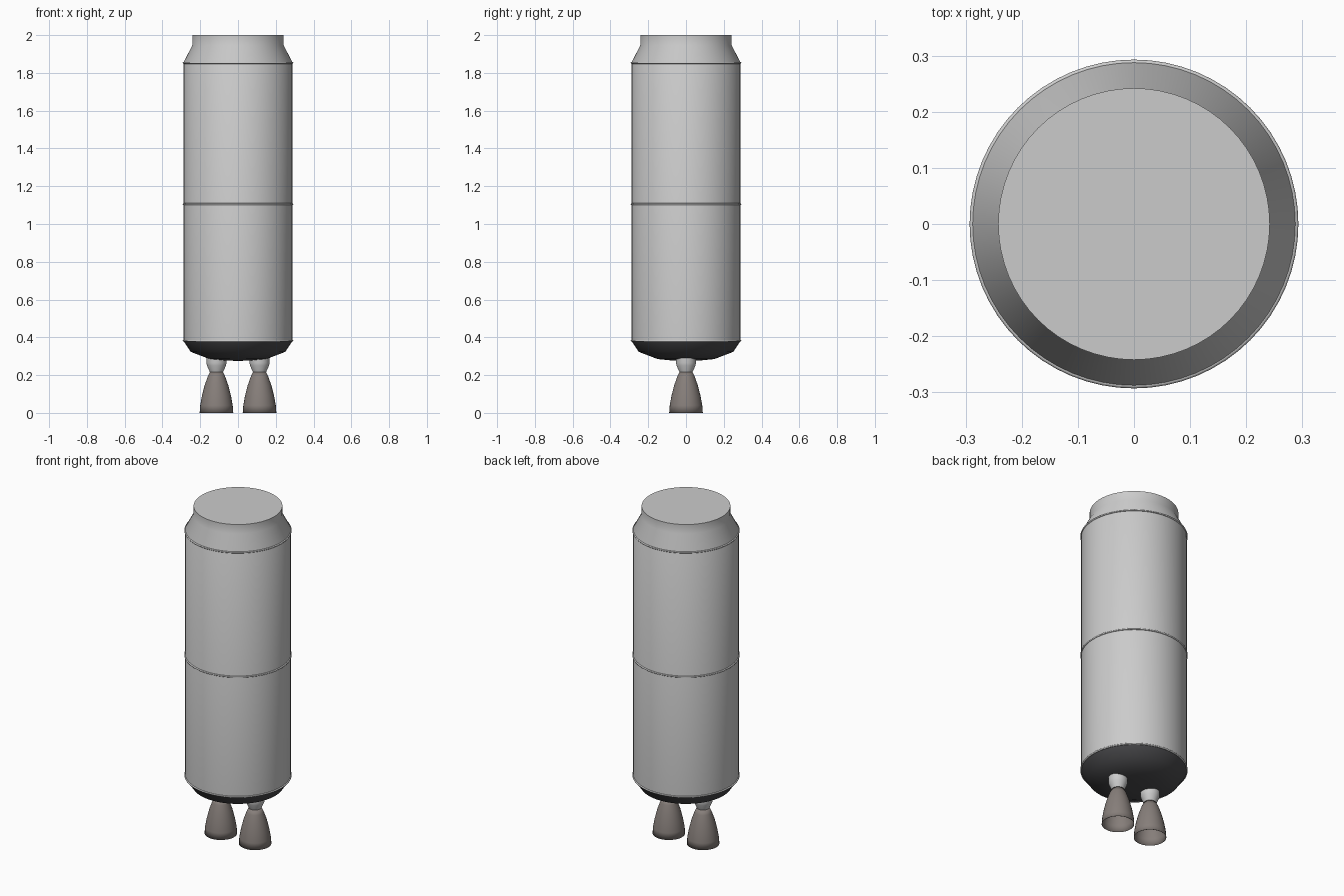
import bpy, math

if "Cube" in bpy.data.objects:
    bpy.data.objects.remove(bpy.data.objects["Cube"])


def material(name, color):
    m = bpy.data.materials.new(name)
    m.diffuse_color = (*color, 1)
    m.use_nodes = True
    m.node_tree.nodes["Principled BSDF"].inputs["Base Color"].default_value = m.diffuse_color
    return m


dark = material("dark_shell", (0.07, 0.07, 0.075))
bell_mat = material("bell_metal", (0.24, 0.21, 0.195))
light = material("light_metal", (0.62, 0.62, 0.62))


def lathe(name, profile, x=0.0, sides=64, mat=None, angle=30):
    """Revolve (radius, z) points about a vertical axis; radius 0 makes a pole."""
    verts, rings, faces = [], [], []
    for r, z in profile:
        start = len(verts)
        n = 1 if r == 0 else sides
        for i in range(n):
            a = 2 * math.pi * i / sides
            verts.append((r * math.cos(a), r * math.sin(a), z))
        rings.append([start + (i % n) for i in range(sides)])
    for lo, hi in zip(rings, rings[1:]):
        for i in range(sides):
            j = (i + 1) % sides
            quad = [lo[i], lo[j], hi[j], hi[i]]
            faces.append(list(dict.fromkeys(quad)))
    mesh = bpy.data.meshes.new(name)
    mesh.from_pydata(verts, [], faces)
    ob = bpy.data.objects.new(name, mesh)
    bpy.context.collection.objects.link(ob)
    ob.location.x = x
    if mat:
        mesh.materials.append(mat)
    bpy.ops.object.select_all(action='DESELECT')
    ob.select_set(True)
    bpy.context.view_layer.objects.active = ob
    bpy.ops.object.shade_smooth_by_angle(angle=math.radians(angle))
    return ob


# Main tank with tapered shoulder, collar and flat top
lathe("tank_body", [(0.288, 0.38), (0.288, 1.857), (0.242, 1.945),
                    (0.242, 2.0), (0, 2.0)])

# Dark rounded bottom
lathe("bottom_dome", [(0, 0.275), (0.08, 0.278), (0.15, 0.285),
                      (0.25, 0.323), (0.288, 0.38)], mat=dark, angle=50)

# Thin seam bands around the tank
for name, z in (("lower_band", 0.382), ("middle_band", 1.105), ("upper_band", 1.853)):
    bpy.ops.mesh.primitive_torus_add(major_radius=0.288, minor_radius=0.005,
                                     major_segments=64, minor_segments=8,
                                     location=(0, 0, z))
    bpy.context.object.name = name
    bpy.ops.object.shade_smooth_by_angle(angle=math.radians(60))

# Two engines: chamber and open bell nozzle
for side, x in (("left", -0.114), ("right", 0.114)):
    lathe(side + "_chamber", [(0, 0.214), (0.034, 0.214), (0.05, 0.25), (0.053, 0.265),
                              (0.053, 0.30)], x, 32, light, 40)
    bell = lathe(side + "_bell", [(0.089, 0.0), (0.086, 0.04), (0.077, 0.09),
                                  (0.063, 0.145), (0.047, 0.19), (0.034, 0.218)],
                 x, 32, bell_mat, 40)
    wall = bell.modifiers.new("wall", 'SOLIDIFY')
    wall.thickness = 0.002
    wall.offset = -1
